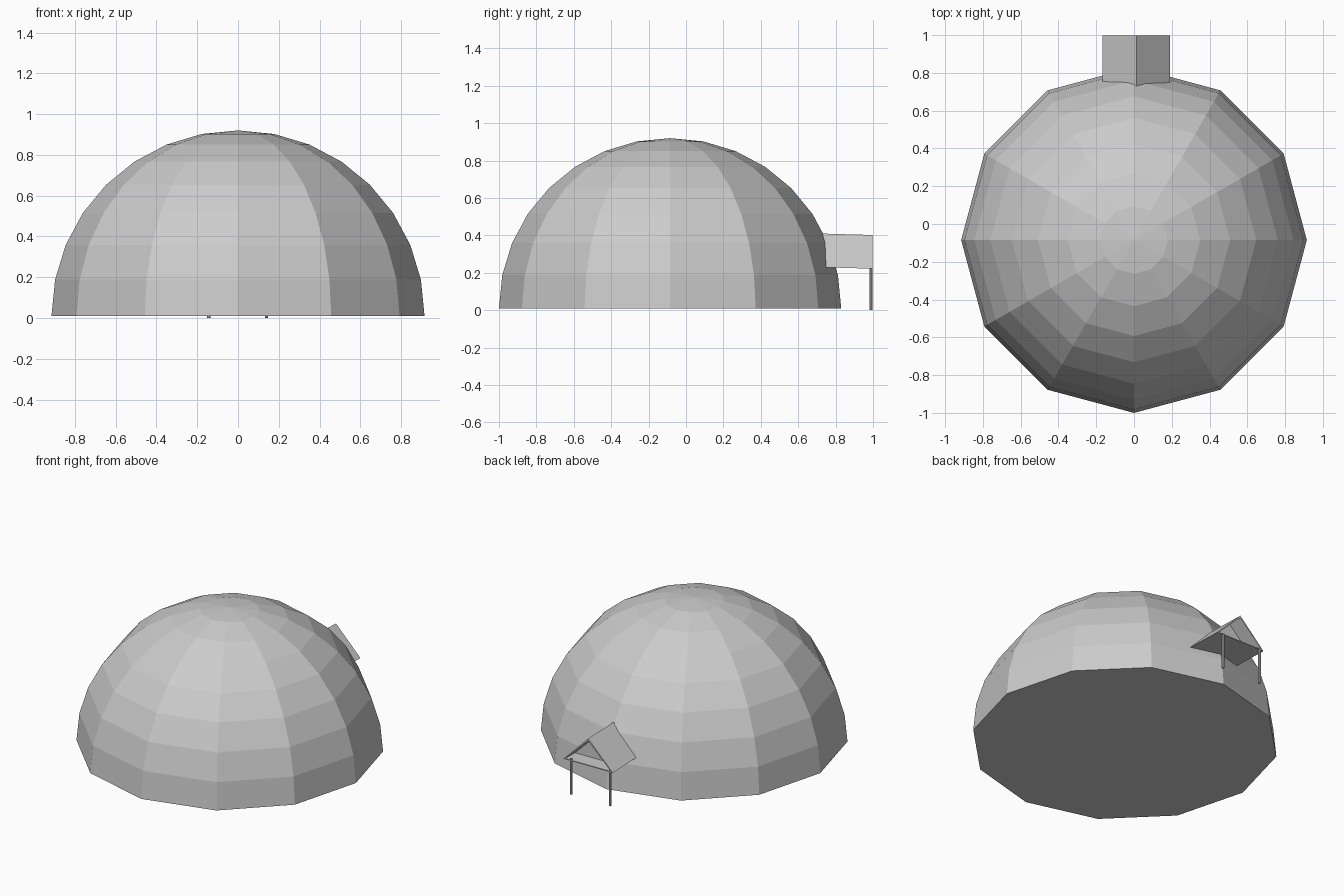
import bpy, bmesh
from math import sin, cos, pi

if "Cube" in bpy.data.objects:
    bpy.data.objects.remove(bpy.data.objects["Cube"])


def add_object(name, bm):
    bmesh.ops.recalc_face_normals(bm, faces=bm.faces)
    mesh = bpy.data.meshes.new(name)
    bm.to_mesh(mesh)
    bm.free()
    obj = bpy.data.objects.new(name, mesh)
    bpy.context.collection.objects.link(obj)
    return obj


# Dome: twelve-sided half sphere with a flat closed base
SIDES, BANDS = 12, 8
RADIUS, HEIGHT, BASE, CENTRE_Y = 0.915, 0.91, 0.01, -0.085
bm = bmesh.new()
rings = []
for b in range(1, BANDS + 1):
    t = b * pi / 2 / BANDS
    rings.append([bm.verts.new((RADIUS * sin(t) * cos(2 * pi * s / SIDES),
                                CENTRE_Y + RADIUS * sin(t) * sin(2 * pi * s / SIDES),
                                BASE + HEIGHT * cos(t))) for s in range(SIDES)])
apex = bm.verts.new((0, CENTRE_Y, BASE + HEIGHT))
for s in range(SIDES):
    n = (s + 1) % SIDES
    bm.faces.new((apex, rings[0][s], rings[0][n]))
    for upper, lower in zip(rings, rings[1:]):
        bm.faces.new((upper[s], lower[s], lower[n], upper[n]))
bm.faces.new(rings[-1])
add_object("dome", bm)

# Porch roof: gabled prism with a recessed gable end, tilted slightly outward
bm = bmesh.new()
profile = [(-0.167, 0.225), (0.19, 0.222), (0.012, 0.402)]
back = [bm.verts.new((x, 0.72, z + 0.008)) for x, z in profile]
front = [bm.verts.new((x, 0.998, z)) for x, z in profile]
bm.faces.new(back)
gable = bm.faces.new(front)
for i in range(3):
    j = (i + 1) % 3
    bm.faces.new((back[i], back[j], front[j], front[i]))
bmesh.ops.recalc_face_normals(bm, faces=bm.faces)
bmesh.ops.inset_individual(bm, faces=[gable], thickness=0.014)
recess = bmesh.ops.extrude_discrete_faces(bm, faces=[gable])["faces"]
bmesh.ops.translate(bm, verts=recess[0].verts[:], vec=(0, -0.1, 0))
add_object("porch_roof", bm)

# Porch posts
for name, x in (("left_post", -0.143), ("right_post", 0.14)):
    bm = bmesh.new()
    bmesh.ops.create_cone(bm, cap_ends=True, segments=8, radius1=0.008,
                          radius2=0.008, depth=0.235)
    bmesh.ops.translate(bm, verts=bm.verts, vec=(x, 0.99, 0.1175))
    add_object(name, bm)
